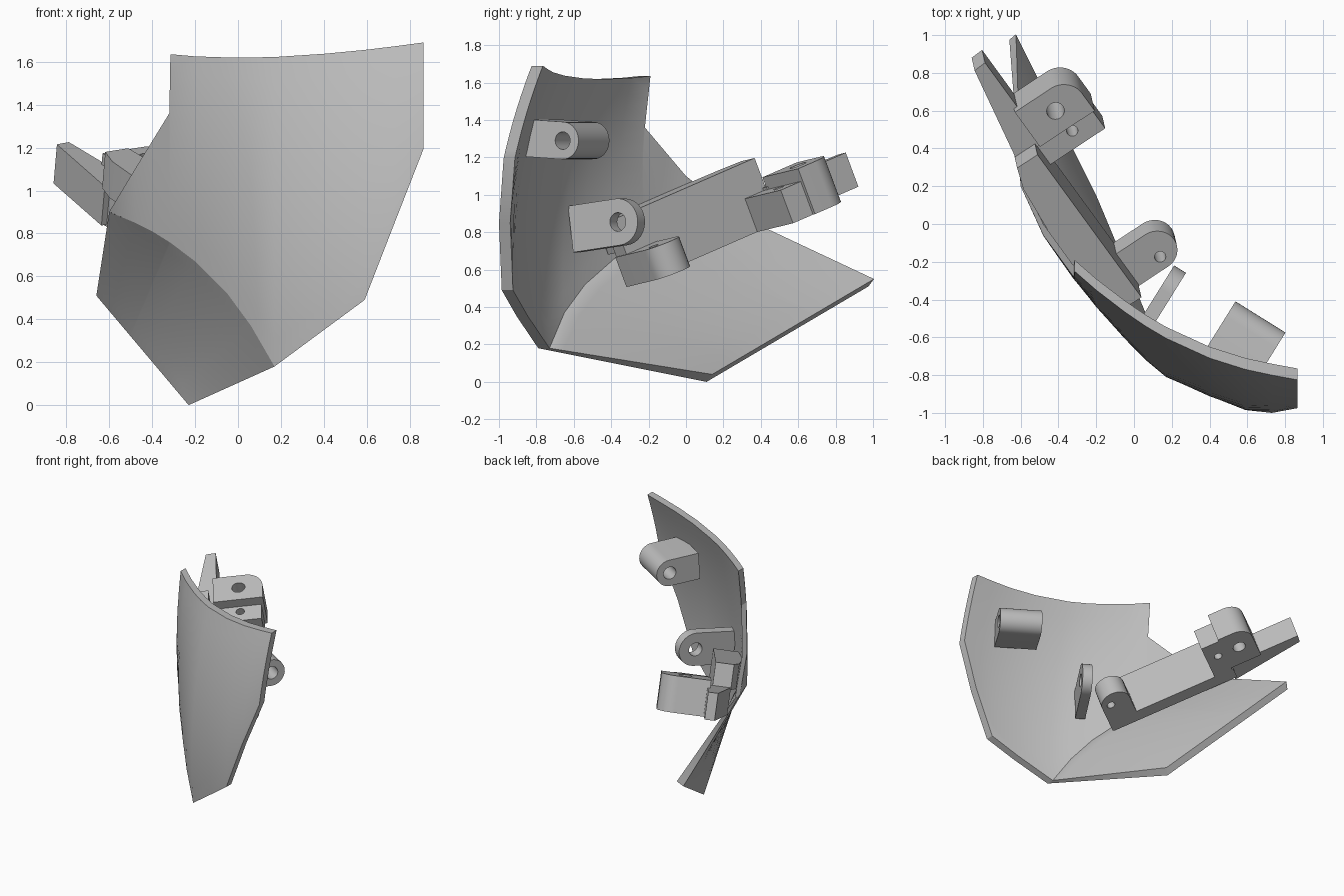
import bpy, bmesh, math
from mathutils import Matrix, Vector

cube = bpy.data.objects.get("Cube")
if cube:
    bpy.data.objects.remove(cube, do_unlink=True)

grey = bpy.data.materials.new("plain grey")
grey.use_nodes = True
colour = (0.5, 0.5, 0.5, 1)
grey.diffuse_color = colour
grey.node_tree.nodes["Principled BSDF"].inputs["Base Color"].default_value = colour


def finish(obj):
    """Weld, orient, colour and shade a mesh object."""
    mesh = bmesh.new()
    mesh.from_mesh(obj.data)
    bmesh.ops.remove_doubles(mesh, verts=mesh.verts, dist=0.0005)
    bmesh.ops.dissolve_degenerate(mesh, edges=mesh.edges, dist=0.0002)
    bmesh.ops.recalc_face_normals(mesh, faces=mesh.faces)
    mesh.to_mesh(obj.data)
    mesh.free()
    obj.data.materials.clear()
    obj.data.materials.append(grey)
    bpy.ops.object.select_all(action='DESELECT')
    obj.select_set(True)
    bpy.context.view_layer.objects.active = obj
    bpy.ops.object.shade_smooth_by_angle(angle=math.radians(30))


def panel(name, outer, inner):
    """Closed sheet between two grids of points."""
    mesh = bmesh.new()
    a, b = ([[mesh.verts.new(p) for p in row] for row in grid] for grid in (outer, inner))
    rows, cols = len(a), len(a[0])
    for g in (a, b):
        for i in range(rows - 1):
            for j in range(cols - 1):
                mesh.faces.new((g[i][j], g[i + 1][j], g[i + 1][j + 1], g[i][j + 1]))
    rim = [(i, 0) for i in range(rows)] + [(rows - 1, j) for j in range(1, cols)]
    rim += [(i, cols - 1) for i in range(rows - 2, -1, -1)]
    rim += [(0, j) for j in range(cols - 2, 0, -1)]
    for (i, j), (k, m) in zip(rim, rim[1:] + rim[:1]):
        mesh.faces.new((a[i][j], a[k][m], b[k][m], b[i][j]))
    data = bpy.data.meshes.new(name)
    mesh.to_mesh(data)
    mesh.free()
    obj = bpy.data.objects.new(name, data)
    bpy.context.collection.objects.link(obj)
    finish(obj)


def arc(cx, cy, r, start, end, steps=16):
    angles = [math.radians(start + (end - start) * i / steps) for i in range(steps + 1)]
    return [(cx + r * math.cos(t), cy + r * math.sin(t)) for t in angles]


def prism(name, frame, outline, low, high, hole=None):
    """Extruded outline with an optional round hole (x, y, radius)."""
    curve = bpy.data.curves.new(name, 'CURVE')
    curve.dimensions, curve.fill_mode = '2D', 'BOTH'
    curve.extrude = (high - low) / 2
    loops = [outline] + ([arc(*hole, 0, 360, 32)[:-1]] if hole else [])
    for loop in loops:
        spline = curve.splines.new('POLY')
        spline.points.add(len(loop) - 1)
        for point, (x, y) in zip(spline.points, loop):
            point.co = (x, y, 0, 1)
        spline.use_cyclic_u = True
    obj = bpy.data.objects.new(name, curve)
    bpy.context.collection.objects.link(obj)
    obj.matrix_world = frame @ Matrix.Translation((0, 0, (low + high) / 2))
    bpy.ops.object.select_all(action='DESELECT')
    obj.select_set(True)
    bpy.context.view_layer.objects.active = obj
    bpy.ops.object.convert(target='MESH')
    finish(bpy.context.view_layer.objects.active)


def lug_outline(cx, cy, r, base):
    return [(cx - base, cy - r)] + arc(cx, cy, r, -90, 90) + [(cx - base, cy + r)]


def make_frame(x_axis, y_axis, origin):
    x = Vector(x_axis).normalized()
    z = x.cross(Vector(y_axis)).normalized()
    y = z.cross(x)
    frame = Matrix((x, y, z)).transposed().to_4x4()
    frame.translation = origin
    return frame


# Upper shell: columns of x, lower z, lower y, upper z, upper y
columns = [
    (-.6, .9, .2, .901, .2), (-.48, .85, -.06, 1.1, -.06),
    (-.4, .81, -.17, 1.23, -.17), (-.32, .76, -.27, 1.36, -.28),
    (-.315, .757, -.275, 1.635, -.25), (-.2, .67, -.43, 1.625, -.35),
    (-.05, .52, -.6, 1.62, -.465), (.06, .37, -.71, 1.62, -.54),
    (.17, .18, -.79, 1.622, -.605), (.4, .35, -.905, 1.637, -.71),
    (.59, .49, -.985, 1.655, -.77), (.73, .85, -1, 1.672, -.8),
    (.865, 1.195, -.975, 1.69, -.825)]
steps = 12
outer = []
for x, z0, y0, z1, y1 in columns:
    row = []
    for j in range(steps + 1):
        t = j / steps
        bulge = .17 * (z1 - z0) ** 2 * t * (1 - t)
        row.append(Vector((x, y0 + (y1 - y0) * t - bulge, z0 + (z1 - z0) * t)))
    outer.append(row)
depth = Vector((0, .06, 0))
panel("upper_shell", outer, [[p + depth for p in row] for row in outer])

# Lower shell: ruled from the crease to the straight lower edge
crease = [row[0] for row in outer if row[0].x < .2]
tip, foot = Vector((-.66, .975, .51)), Vector((-.23, .11, 0))
turn = Vector((.035, .03, .04))
outer, inner = [], []
for p in crease:
    far = tip.lerp(foot, (p.x + .6) / .77)
    outer.append([p.lerp(far, j / steps) for j in range(steps + 1)])
    inner.append([q + depth.lerp(turn, j / steps) for j, q in enumerate(outer[-1])])
panel("lower_shell", outer, inner)

# Two lugs on the inside of the shell
for name, centre, slope, r, base, half, hole in (
        ("upper_lug", (.617, -.577, 1.29), -.06, .1, .225, .156, .047),
        ("middle_lug", (.178, -.345, .855), .13, .125, .3, .037, .05)):
    frame = make_frame((.53, .85, slope), (0, 0, 1), centre)
    prism(name, frame, lug_outline(0, 0, r, base), -half, half, (0, 0, hole))

# Slanted arm: x away from the shell, y along the arm, z across it
arm = make_frame((.829, .547, .132), (-.556, .762, .332), (-.511, .367, 1.197))
prism("arm_bar", arm, [(0, -.99), (0, 0), (-.1, 0), (-.1, -.99)], -.37, 0)
prism("arm_root", arm, [(-.05, -.98), (-.05, 0), (-.13, 0), (-.17, -.12), (-.2, -.47), (-.18, -.98)],
      -.18, 0)
prism("arm_tip", arm, [(.04, -.02), (.04, .535), (-.03, .53), (-.13, -.02)], -.36, -.165)
prism("arm_foot_lug", arm, lug_outline(.185, -.89, .11, .28), -.37, -.2, (.18, -.93, .03))
prism("arm_small_block", arm, [(-.05, -.15), (.35, -.15), (.35, -.01), (-.05, -.01)],
      -.37, -.18, (.2, -.06, .03))
prism("arm_large_block", arm,
      [(.02, -.01), (.37, -.01)] + arc(.25, .11, .12, 0, 90) + [(.02, .23)],
      -.37, -.11, (.2, .11, .047))
